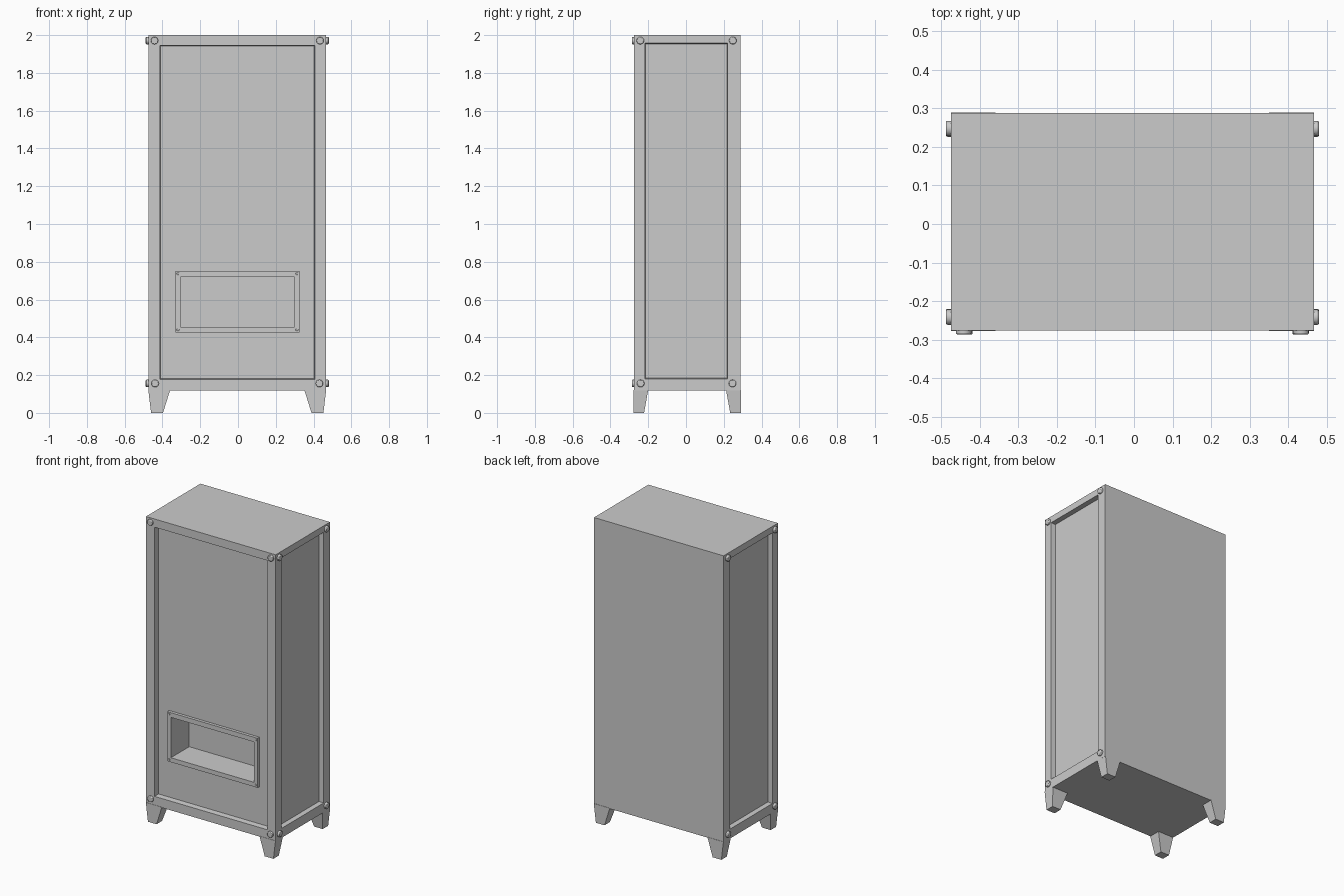
import bpy, bmesh, math
from mathutils import Vector

if "Cube" in bpy.data.objects:
    bpy.data.objects.remove(bpy.data.objects["Cube"])

CX, CY = -0.004, 0.006                    # cabinet axis
X0, X1, Y0, Y1, Z0, Z1 = -0.475, 0.467, -0.276, 0.288, 0.118, 2.0


def finish(bm, name):
    bmesh.ops.recalc_face_normals(bm, faces=bm.faces[:])
    me = bpy.data.meshes.new(name)
    bm.to_mesh(me)
    bm.free()
    ob = bpy.data.objects.new(name, me)
    bpy.context.collection.objects.link(ob)
    return ob


def step(bm, face, axis, lo, hi, push=0.0):
    """Extrude a rectangular face, then fit it to lo..hi and push it along its axis."""
    mid = face.calc_center_median()
    new = bmesh.ops.extrude_discrete_faces(bm, faces=[face])["faces"][0]
    others = [i for i in range(3) if i != axis]
    for v in new.verts:
        for k, i in enumerate(others):
            v.co[i] = lo[k] if v.co[i] < mid[i] else hi[k]
        v.co[axis] += push
    return new


def hexa(bm, bottom, top):
    """Solid between two rectangles given as (x0, x1, y0, y1, z)."""
    rings = [[bm.verts.new((x, y, r[4])) for x, y in
              ((r[0], r[2]), (r[1], r[2]), (r[1], r[3]), (r[0], r[3]))] for r in (bottom, top)]
    b, t = rings
    bm.faces.new(b[::-1])
    bm.faces.new(t)
    for i in range(4):
        j = (i + 1) % 4
        bm.faces.new((b[i], b[j], t[j], t[i]))


# cabinet body: box with recessed front and side panels and a dispensing slot
bm = bmesh.new()
hexa(bm, (X0, X1, Y0, Y1, Z0), (X0, X1, Y0, Y1, Z1))
bmesh.ops.recalc_face_normals(bm, faces=bm.faces[:])


def facing(d):
    return max(bm.faces, key=lambda f: f.normal.dot(Vector(d)))


front, right, left = facing((0, -1, 0)), facing((1, 0, 0)), facing((-1, 0, 0))
for face, s in ((right, -1), (left, 1)):
    rim = step(bm, face, 0, (-0.217, 0.18), (0.221, 1.957))
    step(bm, rim, 0, (-0.214, 0.184), (0.218, 1.953), 0.03 * s)
rim = step(bm, front, 1, (-0.413, 0.178), (0.407, 1.946))
panel = step(bm, rim, 1, (-0.409, 0.182), (0.403, 1.942), 0.035)
SX0, SX1, SZ0, SZ1 = -0.305, 0.298, 0.455, 0.72
slot = step(bm, panel, 1, (SX0, SZ0), (SX1, SZ1))
step(bm, slot, 1, (SX0, SZ0), (SX1, SZ1), 0.17)
finish(bm, "cabinet_body")

# raised frame round the slot
bm = bmesh.new()
fy = Y0 + 0.036
rects = ((-0.331, 0.325, 0.426, 0.751), (SX0, SX1, SZ0, SZ1))
o, n = [[bm.verts.new((x, fy, z)) for x, z in ((r[0], r[2]), (r[1], r[2]), (r[1], r[3]), (r[0], r[3]))]
        for r in rects]
ring = [bm.faces.new((o[i], o[(i + 1) % 4], n[(i + 1) % 4], n[i])) for i in range(4)]
ext = bmesh.ops.extrude_face_region(bm, geom=ring, use_keep_orig=True)
for g in ext["geom"]:
    if isinstance(g, bmesh.types.BMVert):
        g.co.y -= 0.021
finish(bm, "slot_frame")

# four tapered feet
for sx, nx in ((-1, "left"), (1, "right")):
    for sy, ny in ((-1, "front"), (1, "back")):
        bm = bmesh.new()

        def rect(xi, xo, yi, yo, z):
            xs = sorted((CX + sx * xi, CX + sx * xo))
            ys = sorted((CY + sy * yi, CY + sy * yo))
            return (*xs, *ys, z)
        hexa(bm, rect(0.393, 0.456, 0.228, 0.284, 0), rect(0.355, 0.471, 0.206, 0.284, 0.122))
        finish(bm, f"foot_{ny}_{nx}")


# bolts: bevelled round heads on the front and both sides
def bolt(name, loc, axis, r, h):
    rot = (math.pi / 2, 0, 0) if axis == 1 else (0, math.pi / 2, 0)
    bpy.ops.mesh.primitive_cylinder_add(vertices=16, radius=r, depth=h, location=loc, rotation=rot)
    ob = bpy.context.object
    ob.name = name
    bev = ob.modifiers.new("rounded_rim", "BEVEL")
    bev.width = h * 0.2
    bev.segments = 2
    bev.limit_method = "ANGLE"
    bpy.ops.object.shade_smooth_by_angle(angle=math.radians(40))


for s in (-1, 1):
    for z, dx, dy in ((1.971, 0.438, 0.245), (0.156, 0.435, 0.243)):
        bolt("front_bolt", (CX + s * dx, Y0 - 0.001, z), 1, 0.02, 0.02)
        for sy in (-1, 1):
            bolt("side_bolt", (CX + s * 0.472, 0.003 + sy * dy, z), 0, 0.02, 0.025)
    # small screws on the slot frame corners
    for z in (0.44, 0.737):
        bolt("slot_screw", (-0.003 + s * 0.315, fy - 0.021, z), 1, 0.007, 0.008)
